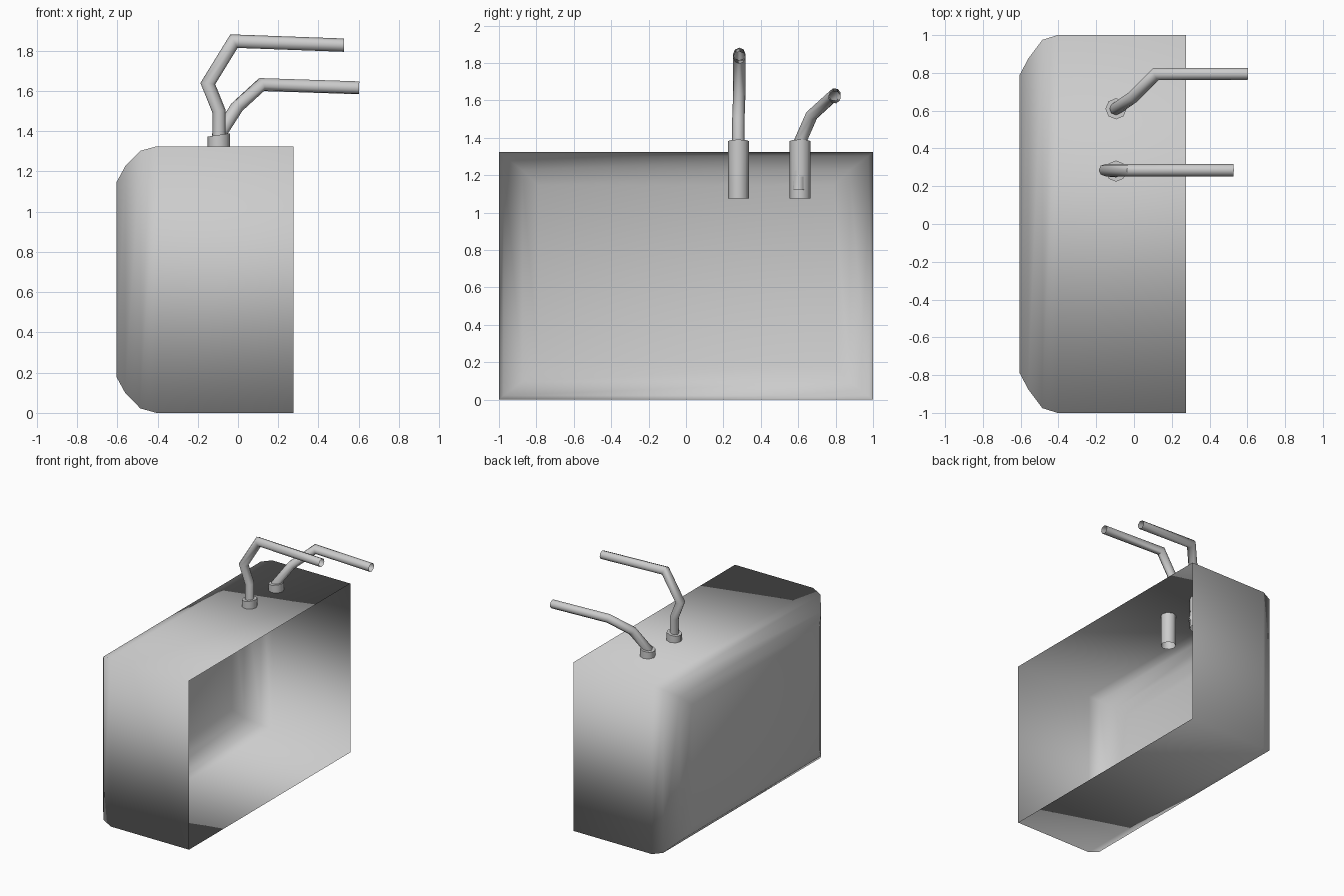
import bpy, bmesh, math
from mathutils import Vector

cube = bpy.data.objects.get("Cube")
if cube:
    bpy.data.objects.remove(cube, do_unlink=True)

grey = bpy.data.materials.new("plain grey")
grey.use_nodes = True
colour = (0.6, 0.6, 0.6, 1)
grey.diffuse_color = colour
grey.node_tree.nodes["Principled BSDF"].inputs["Base Color"].default_value = colour


def finish(name, bm):
    mesh = bpy.data.meshes.new(name)
    bm.to_mesh(mesh)
    bm.free()
    mesh.materials.append(grey)
    obj = bpy.data.objects.new(name, mesh)
    bpy.context.collection.objects.link(obj)
    return obj


def bridge(bm, a, b):
    n = len(a)
    for i in range(n):
        j = (i + 1) % n
        bm.faces.new((a[i], a[j], b[j], b[i]))


def smooth_by_angle(obj, degrees):
    bpy.ops.object.select_all(action='DESELECT')
    obj.select_set(True)
    bpy.context.view_layer.objects.active = obj
    bpy.ops.object.shade_smooth_by_angle(angle=math.radians(degrees))


def tube(name, path, radius, sides=8, end_normal=None, cap=False):
    """Open tube with mitred bends along a path."""
    pts = [Vector(p) for p in path]
    dirs = [(b - a).normalized() for a, b in zip(pts, pts[1:])]
    u = dirs[0].cross(Vector((0, 1, 0))).normalized()
    v = dirs[0].cross(u)
    ring = []
    for i in range(sides):
        a = math.tau * i / sides
        ring.append(pts[0] + radius * (math.cos(a) * u + math.sin(a) * v))
    bm = bmesh.new()
    loop = [bm.verts.new(p) for p in ring]
    for k, d in enumerate(dirs):
        c = pts[k + 1]
        if k + 1 < len(dirs):
            n = d + dirs[k + 1]
        else:
            n = Vector(end_normal) if end_normal else d
        ring = [p + d * ((c - p).dot(n) / d.dot(n)) for p in ring]
        new = [bm.verts.new(p) for p in ring]
        bridge(bm, loop, new)
        loop = new
    if cap:
        bm.faces.new(loop)
    bm.normal_update()
    smooth_by_angle(finish(name, bm), 50)


# Open housing: rectangles stepped along x, closed on its rounded side
height = 1.325
sections = [(0.275, 0, 0), (-0.405, 0, 0), (-0.485, 0.025, 0.022),
            (-0.56, 0.125, 0.098), (-0.605, 0.21, 0.18)]
bm = bmesh.new()
previous = None
for x, dy, dz in sections:
    y, low, high = 1 - dy, dz, height - dz
    loop = [bm.verts.new((x, *c)) for c in
            ((-y, low), (y, low), (y, high), (-y, high))]
    if previous:
        bridge(bm, previous, loop)
    previous = loop
bm.faces.new(previous)
bmesh.ops.recalc_face_normals(bm, faces=bm.faces)
for f in bm.faces:
    f.smooth = True
finish("housing", bm)

# Connectors through the top, and the bent pipes rising from them
px = -0.095
pipes = {
    "front": (0.28, [(px, 0.28, 1.15), (px, 0.28, 1.5), (-0.15, 0.285, 1.637),
                     (-0.02, 0.285, 1.848), (0.527, 0.285, 1.828)]),
    "back": (0.61, [(-0.06, 0.602, 1.12), (px, 0.61, 1.38), (-0.005, 0.672, 1.52),
                    (0.117, 0.795, 1.632), (0.602, 0.795, 1.616)]),
}
for side, (y, path) in pipes.items():
    tube(side + "_connector", [(px, y, 1.075), (px, y, 1.382)], 0.056,
         end_normal=(-0.15, 0, 1), cap=True)
    tube(side + "_pipe", path, 0.033)
